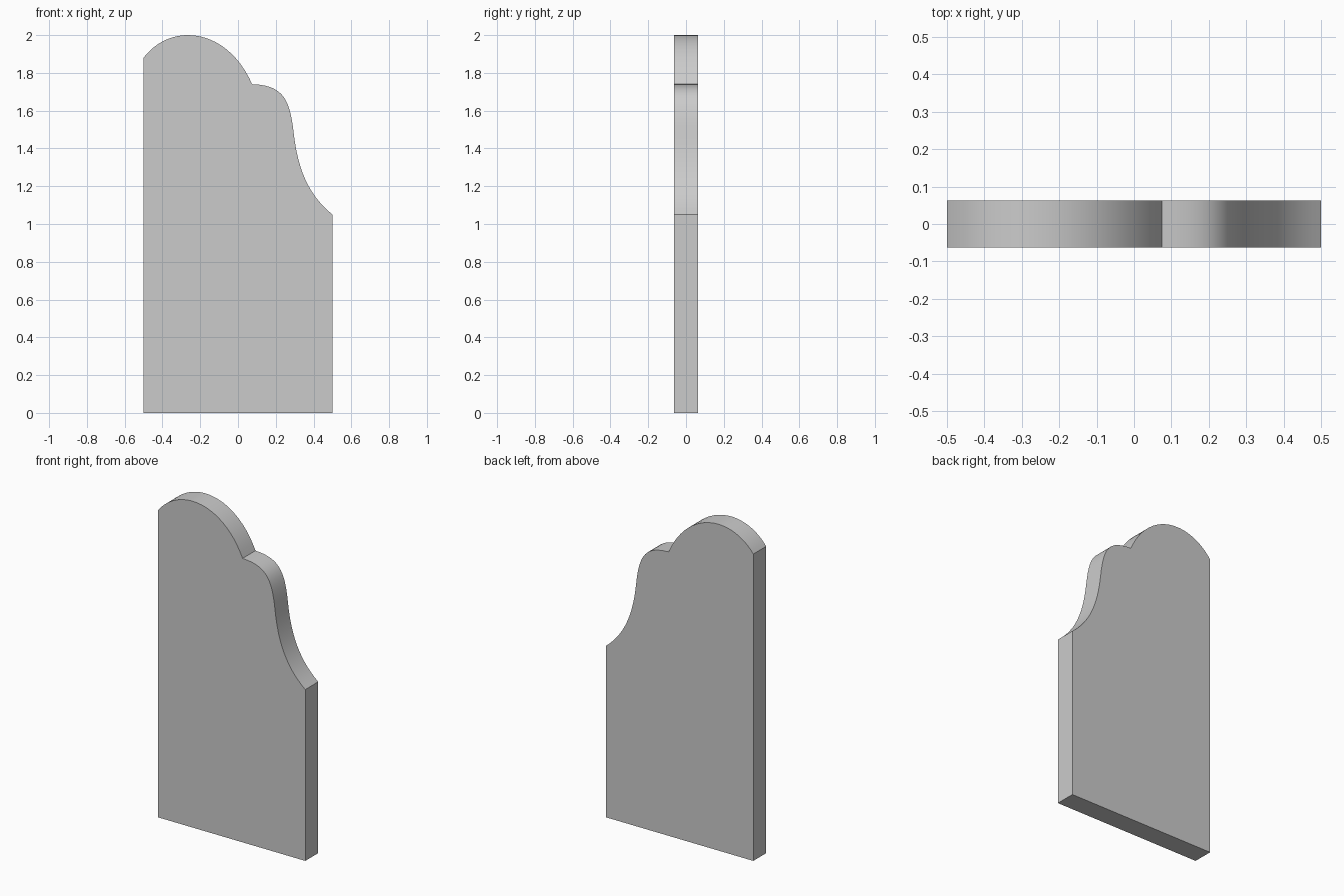
import bpy, bmesh, math
from mathutils import Vector
from mathutils.geometry import interpolate_bezier

if "Cube" in bpy.data.objects:
    bpy.data.objects.remove(bpy.data.objects["Cube"])

THICKNESS = 0.125
STEPS = 14

# Curved top edge, left to right: cubic Bezier segments in (x, z)
segments = [
    [(-0.50, 1.88), (-0.44, 1.96), (-0.35, 2.00), (-0.265, 2.00)],  # round crown, left
    [(-0.265, 2.00), (-0.13, 2.00), (0.00, 1.91), (0.075, 1.74)],   # crown down to notch
    [(0.075, 1.74), (0.24, 1.735), (0.275, 1.66), (0.295, 1.48)],   # shoulder
    [(0.295, 1.48), (0.32, 1.26), (0.39, 1.14), (0.50, 1.05)],      # concave sweep
]

# Outline: two bottom corners, then the curved top from right to left
top = [Vector((-0.5, 1.88))]
for seg in segments:
    a, b, c, d = (Vector(p) for p in seg)
    top += [p.to_2d() for p in interpolate_bezier(a, b, c, d, STEPS)[1:]]
outline = [(-0.5, 0.0), (0.5, 0.0)] + [tuple(p) for p in reversed(top)]

# Extrude the outline into a panel
bm = bmesh.new()
front = bm.faces.new([bm.verts.new((x, -THICKNESS / 2, z)) for x, z in outline])
result = bmesh.ops.extrude_face_region(bm, geom=[front], use_keep_orig=True)
moved = [v for v in result["geom"] if isinstance(v, bmesh.types.BMVert)]
bmesh.ops.translate(bm, verts=moved, vec=(0, THICKNESS, 0))
bmesh.ops.recalc_face_normals(bm, faces=bm.faces)

mesh = bpy.data.meshes.new("side_panel")
bm.to_mesh(mesh)
bm.free()
panel = bpy.data.objects.new("side_panel", mesh)
bpy.context.collection.objects.link(panel)

# Smooth curved edge, sharp corners
bpy.context.view_layer.objects.active = panel
panel.select_set(True)
bpy.ops.object.shade_smooth_by_angle(angle=math.radians(30))
